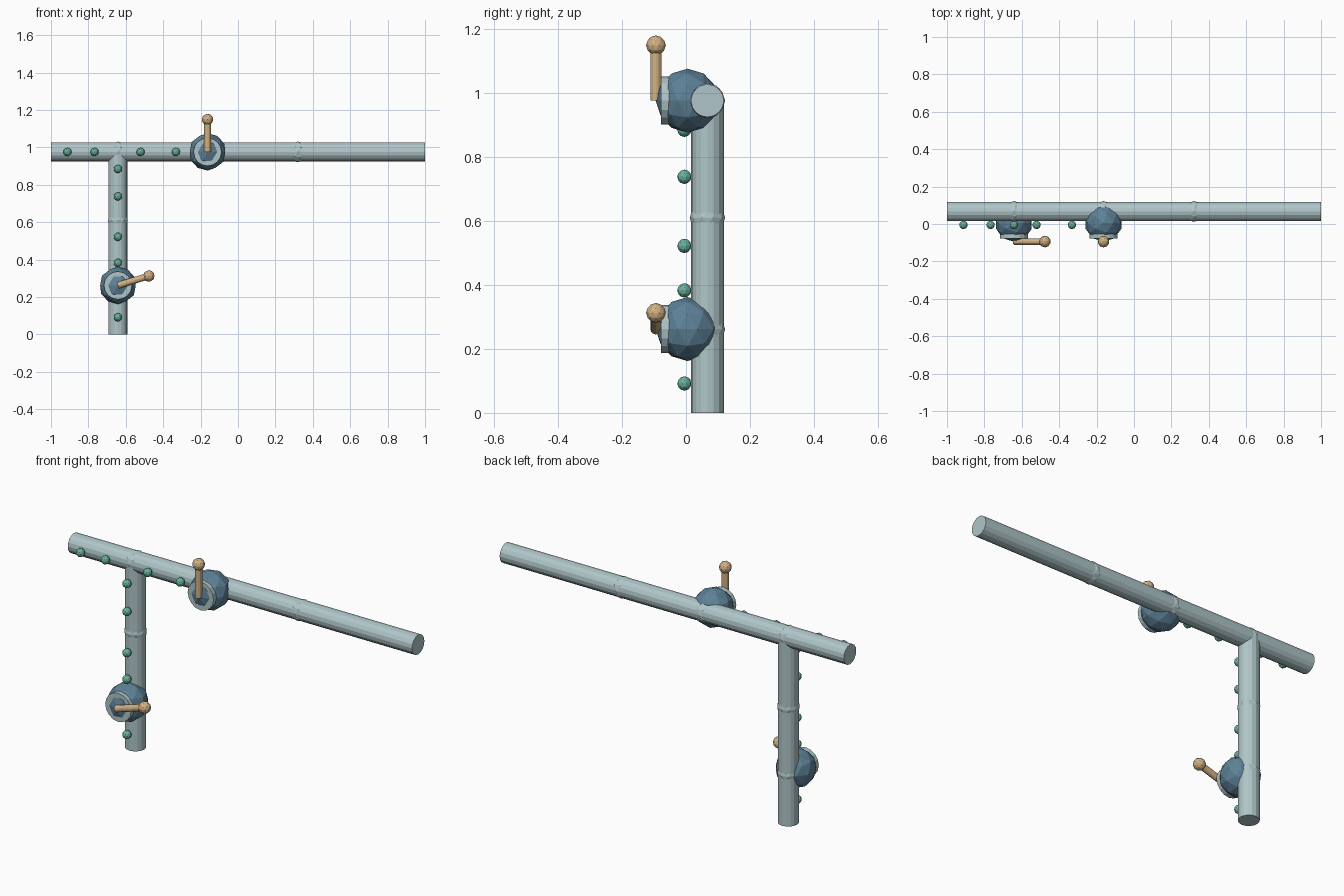
import bpy
import math
from mathutils import Vector

if "Cube" in bpy.data.objects:
    bpy.data.objects.remove(bpy.data.objects["Cube"])


def material(name, color):
    m = bpy.data.materials.new(name)
    m.diffuse_color = (*color, 1)
    m.use_nodes = True
    m.node_tree.nodes["Principled BSDF"].inputs["Base Color"].default_value = m.diffuse_color
    return m


PALE = material("pale_grey_blue", (0.43, 0.56, 0.58))
BLUE = material("slate_blue", (0.11, 0.22, 0.31))
GREEN = material("sea_green", (0.14, 0.45, 0.33))
TAN = material("tan", (0.64, 0.44, 0.23))

PIPE_Y, PIPE_R = 0.067, 0.0515
RAIL_Z, POST_X = 0.976, -0.642


def finish(name, mat):
    ob = bpy.context.object
    ob.name = name
    ob.data.materials.append(mat)
    return ob


def ball(name, mat, center, radius):
    bpy.ops.mesh.primitive_ico_sphere_add(subdivisions=2, radius=radius, location=center)
    return finish(name, mat)


def rod(name, mat, start, end, radius, sides=16):
    a, b = Vector(start), Vector(end)
    d = b - a
    bpy.ops.mesh.primitive_cylinder_add(vertices=sides, radius=radius, depth=d.length,
                                        location=(a + b) / 2)
    ob = finish(name, mat)
    ob.rotation_euler = d.to_track_quat('Z', 'Y').to_euler()
    return ob


# Pipes
rod("horizontal_pipe", PALE, (-1, PIPE_Y, RAIL_Z), (1, PIPE_Y, RAIL_Z), PIPE_R)
rod("vertical_pipe", PALE, (POST_X, PIPE_Y, 0), (POST_X, PIPE_Y, RAIL_Z), PIPE_R)

# Joint balls that just break through the pipe surface
for x, z in ((POST_X, RAIL_Z), (-0.163, RAIL_Z), (0.32, RAIL_Z),
             (POST_X, 0.61), (POST_X, 0.262)):
    ball("pipe_joint", PALE, (x, PIPE_Y, z), 0.0555)


# Valves: round body, front collar, lever and knob
def valve(x, z, angle):
    ball("valve_body", BLUE, (x, 0.005, z), 0.1)
    rod("valve_collar", PALE, (x, -0.045, z), (x, -0.078, z), 0.075)
    y, length = -0.094, 0.173
    tip = (x + length * math.cos(angle), y, z + length * math.sin(angle))
    rod("valve_lever", TAN, (x, y, z), tip, 0.0175, 12)
    ball("lever_knob", TAN, tip, 0.031)


valve(-0.163, RAIL_Z, math.radians(90))
valve(POST_X, 0.262, math.radians(17))

# Small beads along the front of both pipes
for x in (-0.912, -0.767, -0.521, -0.332):
    ball("rail_bead", GREEN, (x, -0.005, RAIL_Z), 0.0225)
for z in (0.885, 0.738, 0.522, 0.383, 0.092):
    ball("post_bead", GREEN, (POST_X, -0.005, z), 0.0225)
